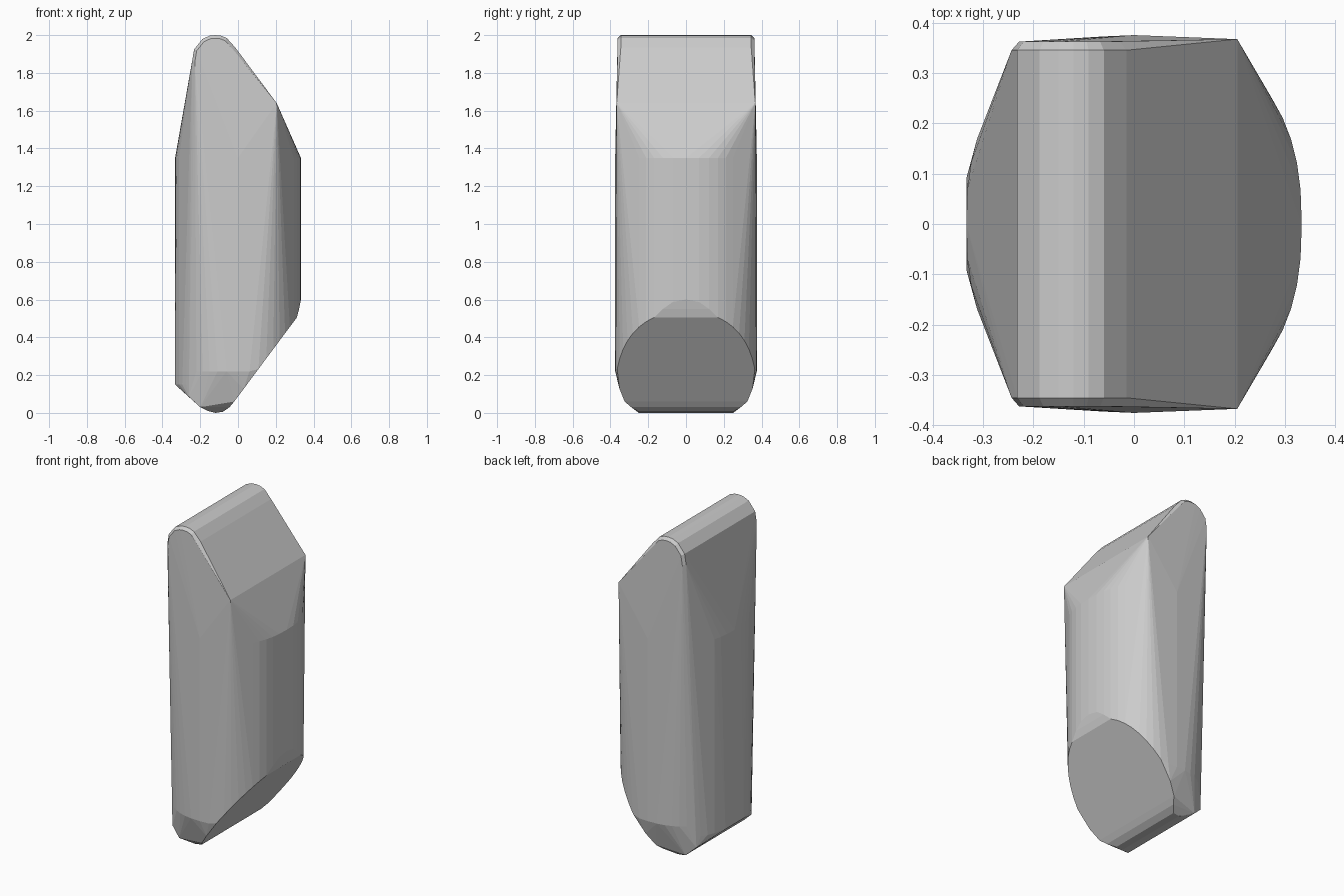
import bpy, bmesh, math

if "Cube" in bpy.data.objects:
    bpy.data.objects.remove(bpy.data.objects["Cube"])

# One faceted solid: the convex skin stretched over a ridge, a rounded body and a keel
points = []


def pair(x, y, z):
    points.extend([(x, y, z), (x, -y, z)])


# Slanted underside plane, rising towards +x
def slant(x):
    return 0.06 + (x + 0.02) * 1.343


# Body: rounded oval column, cut off by the slanted underside
N, POWER, A, B = 48, 2.4, 0.333, 0.375
for i in range(N):
    t = 2 * math.pi * i / N
    c, s = math.cos(t), math.sin(t)
    x = A * math.copysign(abs(c) ** (2 / POWER), c)
    y = B * math.copysign(abs(s) ** (2 / POWER), s)
    low = 0.15 if x < -0.25 else max(0.22, slant(x))
    if x > 0.316:
        low += (x - 0.316) * 3.9
    points.extend([(x, y, low), (x, y, 1.35)])

# Top ridge: rounded profile with softened ends
ridge = [(-0.243, 1.86), (-0.232, 1.925), (-0.188, 1.98), (-0.15, 1.997), (-0.12, 2.0),
         (-0.09, 1.997), (-0.06, 1.985), (-0.015, 1.935)]
for x, z in ridge:
    pair(x, 0.345, z)
    pair(-0.12 + (x + 0.12) * 0.88, 0.362, 1.86 + (z - 1.86) * 0.88)

# Upper shoulder edge on the +x side
pair(0.205, 0.367, 1.64)

# Bottom keel: narrow rounded strip, widening upwards
keel = [(-0.333, 0.09, 0.15), (-0.26, 0.27, 0.085), (-0.2, 0.29, 0.03), (-0.16, 0.26, 0.01),
        (-0.12, 0.25, 0.0), (-0.08, 0.25, 0.006), (-0.045, 0.29, 0.03),
        (-0.02, 0.325, 0.06), (0.03, 0.352, 0.127)]
for p in keel:
    pair(*p)

bm = bmesh.new()
for p in points:
    bm.verts.new(p)
bmesh.ops.remove_doubles(bm, verts=bm.verts, dist=0.001)
res = bmesh.ops.convex_hull(bm, input=bm.verts)
bmesh.ops.delete(bm, geom=[v for v in bm.verts if not v.link_faces], context='VERTS')
bmesh.ops.dissolve_limit(bm, angle_limit=math.radians(0.5), verts=bm.verts, edges=bm.edges)
bmesh.ops.recalc_face_normals(bm, faces=bm.faces)

mesh = bpy.data.meshes.new("faceted_block")
bm.to_mesh(mesh)
bm.free()
block = bpy.data.objects.new("faceted_block", mesh)
bpy.context.collection.objects.link(block)
